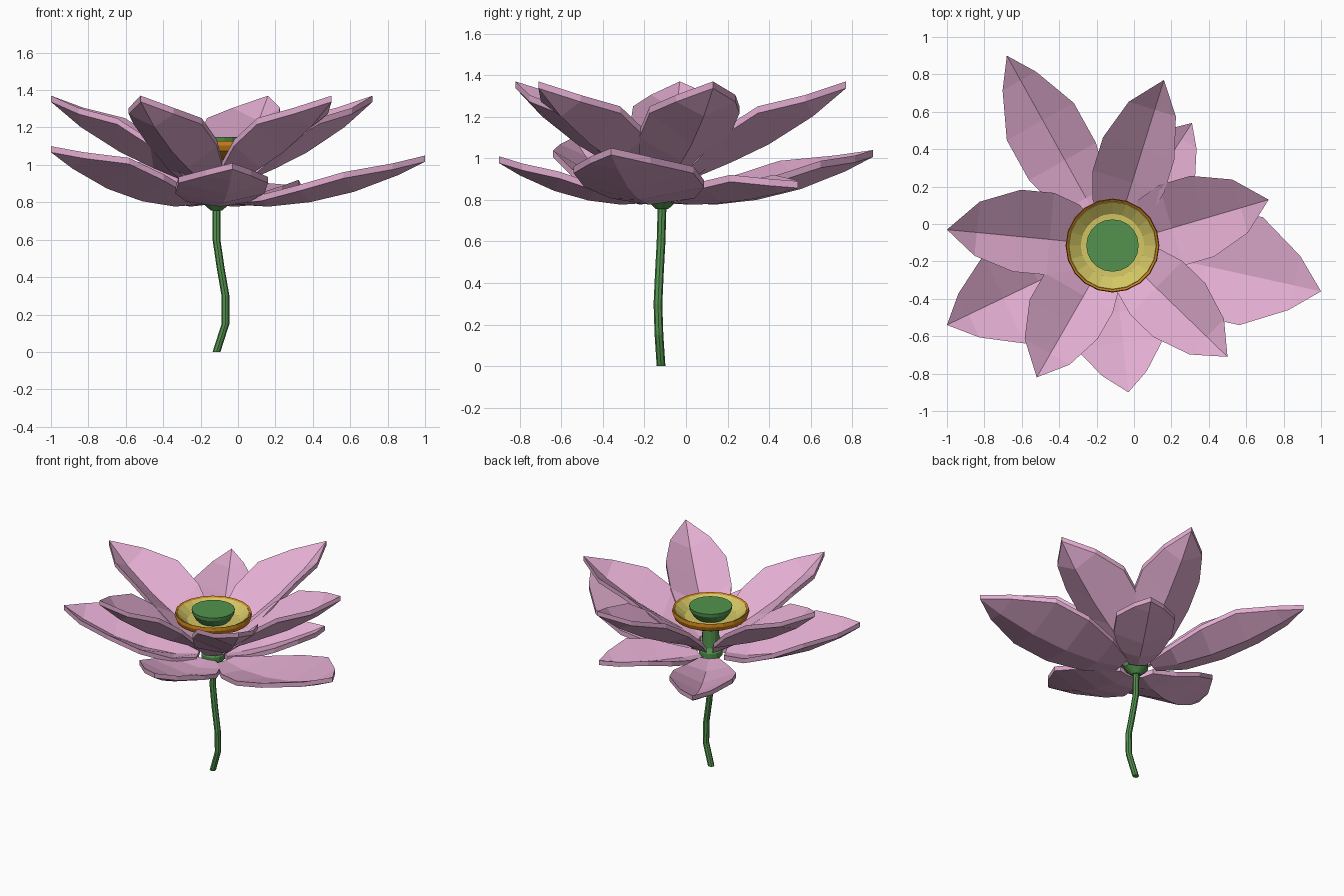
import bpy, bmesh, math
from mathutils import Vector

if "Cube" in bpy.data.objects:
    bpy.data.objects.remove(bpy.data.objects["Cube"])

CX, CY = -0.115, -0.115      # flower axis
THICK = 0.033                # petal thickness, measured vertically


def material(name, rgb):
    m = bpy.data.materials.new(name)
    m.diffuse_color = (*rgb, 1)
    m.use_nodes = True
    m.node_tree.nodes["Principled BSDF"].inputs["Base Color"].default_value = m.diffuse_color
    return m


PINK = material("petal pink", (0.77, 0.42, 0.64))
GREEN = material("stem green", (0.085, 0.29, 0.075))
YELLOW = material("pale yellow", (0.66, 0.57, 0.13))
ORANGE = material("orange", (0.60, 0.22, 0.01))


def add_object(name, bm, mat):
    bmesh.ops.recalc_face_normals(bm, faces=bm.faces)
    me = bpy.data.meshes.new(name)
    bm.to_mesh(me)
    bm.free()
    me.materials.append(mat)
    ob = bpy.data.objects.new(name, me)
    bpy.context.collection.objects.link(ob)
    return ob


def tube(name, rings, sides, mat):
    """Skin of horizontal rings (x, y, z, radius), capped at both ends."""
    bm = bmesh.new()
    loops = []
    for x, y, z, r in rings:
        loops.append([bm.verts.new((x + r * math.cos(2 * math.pi * k / sides),
                                    y + r * math.sin(2 * math.pi * k / sides), z))
                      for k in range(sides)])
    for a, b in zip(loops, loops[1:]):
        for k in range(sides):
            n = (k + 1) % sides
            bm.faces.new((a[k], a[n], b[n], b[k]))
    bm.faces.new(loops[0][::-1])
    bm.faces.new(loops[-1])
    return add_object(name, bm, mat)


def lathe(name, profile, sides, mat):
    return tube(name, [(CX, CY, z, r) for r, z in profile], sides, mat)


def petal(name, tip, left, right, lift_scale, base, rows):
    """Keeled petal; rows are (fraction along, width factor, rib height, edge lift)."""
    along = Vector((tip[0] - CX, tip[1] - CY, 0))
    side = Vector((-along.y, along.x, 0)).normalized()
    bm = bmesh.new()
    grid = []
    for f, w, h, lift in rows:
        rib = Vector((CX, CY, base + h * (tip[2] - base))) + along * f
        up = Vector((0, 0, lift * lift_scale))
        grid.append([bm.verts.new(p) for p in
                     (rib - side * right * w + up, rib, rib + side * left * w + up)])
    for a, b in zip(grid, grid[1:]):
        for j in range(2):
            bm.faces.new((a[j], b[j], b[j + 1], a[j + 1]))
    end = bm.verts.new(tip)
    for j in range(2):
        bm.faces.new((grid[-1][j], end, grid[-1][j + 1]))
    # Give the petal its thickness straight down
    top = list(bm.faces)
    new = bmesh.ops.extrude_face_region(bm, geom=top, use_keep_orig=True)["geom"]
    bmesh.ops.translate(bm, vec=(0, 0, -THICK),
                        verts=[g for g in new if isinstance(g, bmesh.types.BMVert)])
    add_object(name, bm, PINK)


# Bent stem
tube("stem", [(CX, -0.12, 0, 0.021), (-0.067, -0.13, 0.15, 0.021),
              (-0.067, -0.135, 0.30, 0.021), (-0.093, -0.128, 0.45, 0.021),
              (CX, -0.12, 0.60, 0.021), (CX, CY, 0.78, 0.021)], 8, GREEN)

# Swollen base and post under the flower centre
lathe("receptacle", [(0.03, 0.755), (0.078, 0.80), (0.078, 0.835), (0.058, 0.865),
                     (0.053, 1.05)], 14, GREEN)

# Saucer of stamens: orange shell with a narrow lip, and yellow lining
lathe("stamen_shell", [(0.06, 1.03), (0.19, 1.05), (0.24, 1.075), (0.251, 1.105),
                       (0.247, 1.128), (0.233, 1.118), (0.17, 1.065)], 20, ORANGE)
lathe("stamen_lining", [(0.17, 1.062), (0.236, 1.119), (0.233, 1.122),
                        (0.17, 1.073), (0.12, 1.07)], 20, YELLOW)

# Seed pod
lathe("seed_pod", [(0.08, 1.05), (0.115, 1.085), (0.138, 1.125), (0.14, 1.148)],
      20, GREEN)

# Upper petals: tip, left width, right width, edge lift factor
UPPER_ROWS = [(0.10, 0.35, 0.03, 0.01), (0.22, 0.80, 0.17, 0.05),
              (0.38, 1.0, 0.29, 0.12), (0.58, 1.0, 0.46, 0.15),
              (0.82, 0.66, 0.73, 0.07)]
UPPER = [((-1.0, -0.03, 1.37), 0.19, 0.25, 1), ((-0.52, -0.82, 1.37), 0.18, 0.24, 1),
         ((0.50, -0.71, 1.37), 0.20, 0.20, 1), ((0.72, 0.13, 1.37), 0.24, 0.21, 1),
         ((0.16, 0.77, 1.37), 0.22, 0.18, 1)]
for i, spec in enumerate(UPPER):
    petal(f"upper_petal_{i + 1}", *spec, 0.87, UPPER_ROWS)

# Lower petals, wider and flatter
LOWER_ROWS = [(0.10, 0.30, 0.04, 0.01), (0.25, 0.70, 0.0, 0.05),
              (0.45, 1.0, 0.10, 0.10), (0.66, 1.0, 0.33, 0.12),
              (0.87, 0.50, 0.70, 0.05)]
LOWER = [((-0.68, 0.90, 1.04), 0.22, 0.19, 0.85), ((-1.0, -0.54, 1.10), 0.27, 0.25, 1.1),
         ((-0.03, -0.90, 1.01), 0.22, 0.26, 0.5), ((1.0, -0.36, 1.05), 0.32, 0.27, 0.6),
         ((0.31, 0.54, 0.89), 0.19, 0.19, 0.7)]
for i, spec in enumerate(LOWER):
    petal(f"lower_petal_{i + 1}", *spec, 0.81, LOWER_ROWS)
